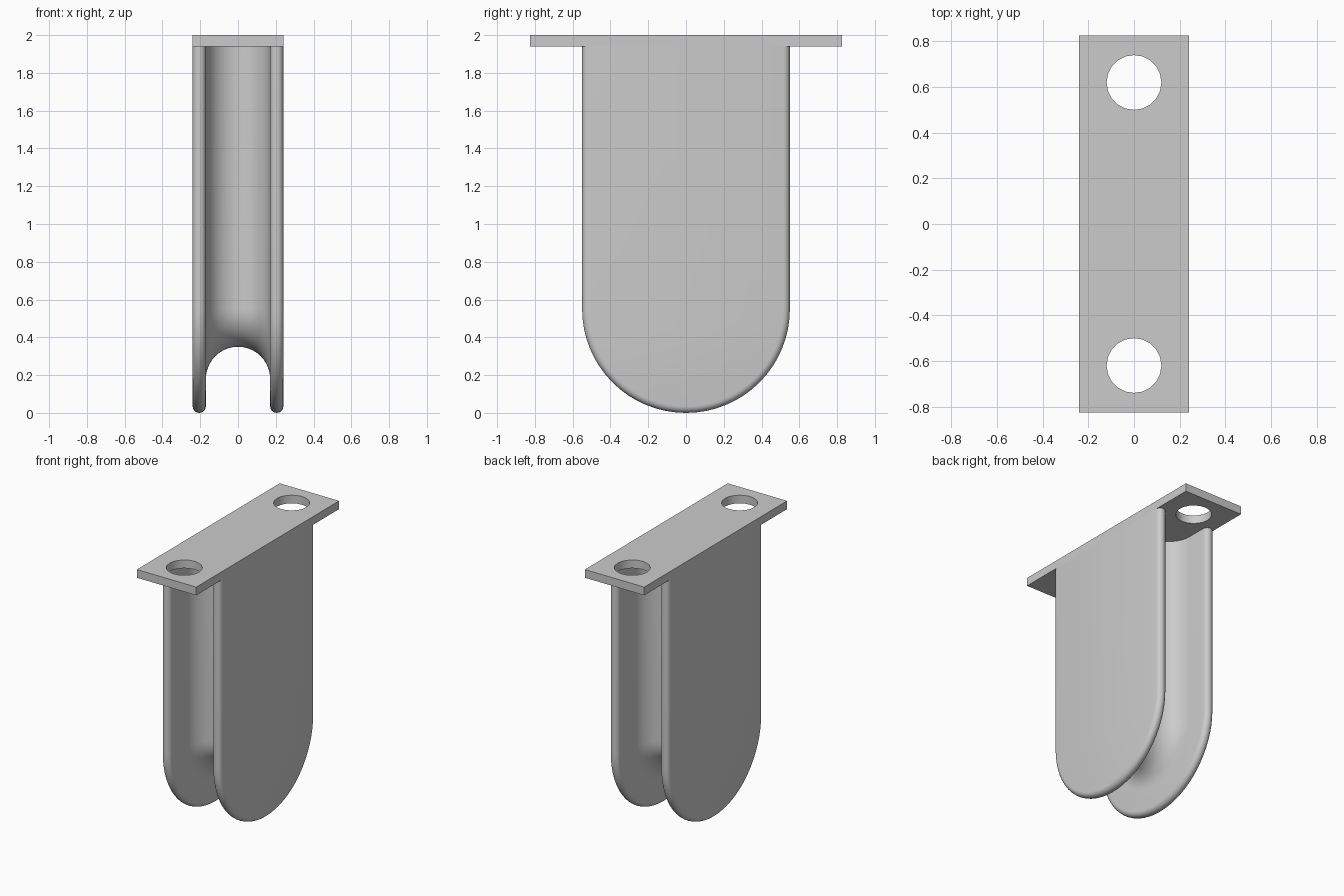
import bpy, bmesh, math

cube = bpy.data.objects.get("Cube")
if cube:
    bpy.data.objects.remove(cube, do_unlink=True)

HALF_W, PLATE_Z, RADIUS = 0.24, 1.94, 0.55
RIM, GROOVE, FLOOR = 0.035, 0.17, 0.20

grey = bpy.data.materials.new("plain grey")
grey.use_nodes = True
grey.diffuse_color = (0.6, 0.6, 0.6, 1)
grey.node_tree.nodes["Principled BSDF"].inputs["Base Color"].default_value = (0.6, 0.6, 0.6, 1)


def add_object(name, bm):
    bmesh.ops.recalc_face_normals(bm, faces=bm.faces)
    mesh = bpy.data.meshes.new(name)
    bm.to_mesh(mesh)
    bm.free()
    mesh.materials.append(grey)
    obj = bpy.data.objects.new(name, mesh)
    bpy.context.collection.objects.link(obj)
    return obj


def arc(cx, cy, r, start, end, steps):
    angles = [math.radians(start + (end - start) * i / steps) for i in range(steps + 1)]
    return [(cx + r * math.cos(a), cy + r * math.sin(a)) for a in angles]


# Grooved body: rounded rims and a round-bottomed groove, swept around a U
rim_r = RADIUS - RIM
rim_x = HALF_W - RIM
section = arc(-rim_x, rim_r, RIM, 180, 0, 10)
section += arc(0, FLOOR + GROOVE, GROOVE, 180, 360, 20)
section += arc(rim_x, rim_r, RIM, 180, 0, 10)

stations = [(1, 0, PLATE_Z)]
stations += [(y, z, RADIUS) for y, z in arc(0, 0, 1, 0, -180, 32)]
stations += [(-1, 0, PLATE_Z)]

bm = bmesh.new()
rows = [[bm.verts.new((x, r * dy, base + r * dz)) for x, r in section]
        for dy, dz, base in stations]
for a, b in zip(rows, rows[1:]):
    for i in range(len(section) - 1):
        bm.faces.new((a[i], a[i + 1], b[i + 1], b[i]))
for side in (0, -1):
    bm.faces.new([row[side] for row in rows])
bm.faces.new(rows[0] + rows[-1][::-1])
body = add_object("grooved_body", bm)

# Mounting plate with a bolt hole at each end
bm = bmesh.new()
bmesh.ops.create_cube(bm, size=1)
for v in bm.verts:
    v.co = (v.co.x * 2 * HALF_W, v.co.y * 1.65, PLATE_Z + 0.03 + v.co.z * 0.06)
plate = add_object("mounting_plate", bm)

bm = bmesh.new()
for side in (-1, 1):
    made = bmesh.ops.create_cone(bm, cap_ends=True, segments=20,
                                 radius1=0.12, radius2=0.12, depth=0.3)
    bmesh.ops.translate(bm, verts=made["verts"], vec=(0, side * 0.62, PLATE_Z))
cutter = add_object("hole_cutter", bm)
cutter.hide_render = True

bpy.context.view_layer.objects.active = plate
cut = plate.modifiers.new("bolt holes", "BOOLEAN")
cut.operation = "DIFFERENCE"
cut.object = cutter
bpy.ops.object.modifier_apply(modifier=cut.name)
bpy.data.objects.remove(cutter, do_unlink=True)

# Smooth the curved faces, keep the hard edges
for obj in (body, plate):
    bpy.ops.object.select_all(action="DESELECT")
    obj.select_set(True)
    bpy.context.view_layer.objects.active = obj
    bpy.ops.object.shade_smooth_by_angle(angle=math.radians(30))
